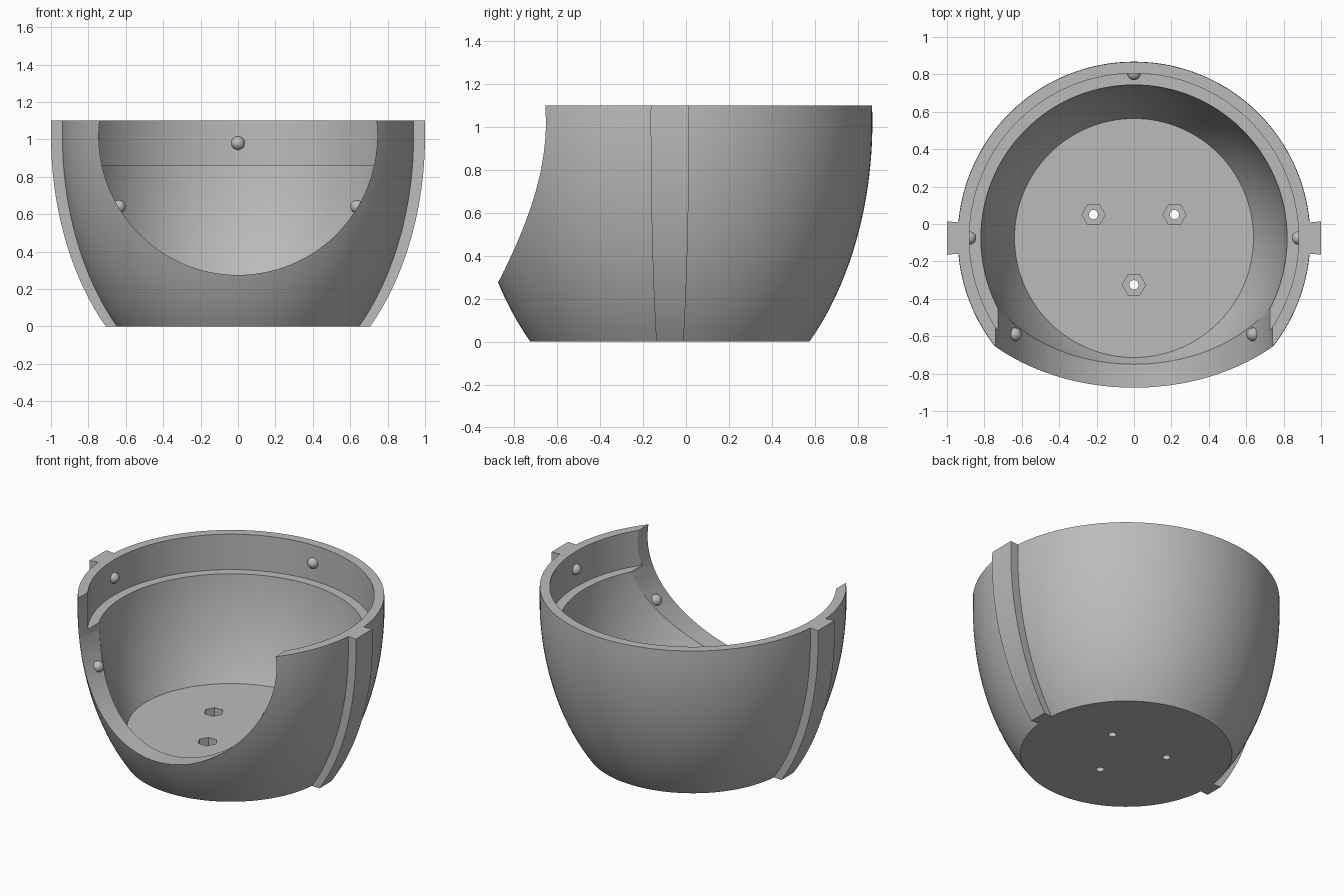
import bpy, bmesh, math

cube = bpy.data.objects.get("Cube")
if cube:
    bpy.data.objects.remove(cube, do_unlink=True)

CY = -0.075          # axis of the bowl
HEIGHT, FLOOR, LEDGE = 1.1, 0.2, 0.86
BULGE_Z = 1.02       # height of the widest point

grey = bpy.data.materials.new("plain grey")
grey.use_nodes = True
grey.diffuse_color = (0.5, 0.5, 0.5, 1)
grey.node_tree.nodes["Principled BSDF"].inputs["Base Color"].default_value = (0.5, 0.5, 0.5, 1)


def outer(z):
    return 0.943 * math.sqrt(1 - ((z - BULGE_Z) / 1.408) ** 2)


def inner(z):
    return 0.825 * math.sqrt(1 - ((z - BULGE_Z) / 1.296) ** 2)


def steps(a, b, n):
    return [a + (b - a) * i / n for i in range(n + 1)]


def circle(r, z, n, x=0, y=CY):
    return [(x + r * math.cos(math.tau * i / n), y + r * math.sin(math.tau * i / n), z)
            for i in range(n)]


def loft(name, rings):
    """Closed solid skinned through rings of equal point count."""
    bm = bmesh.new()
    loops = [[bm.verts.new(p) for p in ring] for ring in rings]
    n = len(loops[0])
    for a, b in zip(loops, loops[1:]):
        for i in range(n):
            j = (i + 1) % n
            bm.faces.new((a[i], a[j], b[j], b[i]))
    bm.faces.new(loops[0])
    bm.faces.new(loops[-1])
    bmesh.ops.recalc_face_normals(bm, faces=bm.faces)
    return add_object(name, bm)


def add_object(name, bm):
    mesh = bpy.data.meshes.new(name)
    bm.to_mesh(mesh)
    bm.free()
    mesh.materials.append(grey)
    ob = bpy.data.objects.new(name, mesh)
    bpy.context.collection.objects.link(ob)
    return ob


def combine(target, tool, operation):
    """Apply a boolean and discard the tool object."""
    mod = target.modifiers.new(operation.lower(), "BOOLEAN")
    mod.operation, mod.solver, mod.object = operation, "EXACT", tool
    bpy.ops.object.select_all(action="DESELECT")
    bpy.context.view_layer.objects.active = target
    target.select_set(True)
    bpy.ops.object.modifier_apply(modifier=mod.name)
    bpy.data.objects.remove(tool, do_unlink=True)


def smooth(ob):
    bpy.ops.object.select_all(action="DESELECT")
    bpy.context.view_layer.objects.active = ob
    ob.select_set(True)
    bpy.ops.object.shade_smooth_by_angle(angle=math.radians(30))


# Bowl: curved outside, rim, stepped ledge, curved inside, thick floor
N = 128
profile = [(outer(z), z) for z in steps(0, HEIGHT, 24)]
profile += [(0.88, HEIGHT), (0.88, LEDGE)]
profile += [(inner(z), z) for z in steps(LEDGE, FLOOR, 16)]
bowl = loft("bowl", [circle(r, z, N) for r, z in profile])

# Side ribs that follow the outside curve
half = math.tan(math.radians(5.1))
for side in (-1, 1):
    rings = []
    for z in steps(0, HEIGHT, 24):
        a, b = outer(z) - 0.025, outer(z) + 0.057
        rings.append([(side * r, CY + s * r * half, z)
                      for r, s in ((a, -1), (b, -1), (b, 1), (a, 1))])
    combine(bowl, loft("rib", rings), "UNION")

# Round opening through the front wall
opening = [[(x, y, z + BULGE_Z) for x, z, _ in circle(0.745, 0, N, y=0)] for y in (-1.3, CY)]
combine(bowl, loft("opening_cutter", opening), "DIFFERENCE")

# Three screw holes with hexagonal nut pockets in the floor
for angle in (30, 150, 270):
    x = 0.25 * math.cos(math.radians(angle))
    y = CY + 0.25 * math.sin(math.radians(angle))
    for name, r, z, n in (("nut_cutter", 0.062, 0.1, 6), ("hole_cutter", 0.025, -0.1, 24)):
        combine(bowl, loft(name, [circle(r, z, n, x, y), circle(r, 0.3, n, x, y)]), "DIFFERENCE")
smooth(bowl)

# Small locating bumps on the inner rim and on the edge of the opening
bumps = {
    "back_bump": (0, CY + 0.88, 0.98),
    "left_bump": (0.88, CY, 0.98),
    "right_bump": (-0.88, CY, 0.98),
    "front_left_bump": (0.637, -0.59, 0.64),
    "front_right_bump": (-0.637, -0.59, 0.64),
}
for name, place in bumps.items():
    bm = bmesh.new()
    bmesh.ops.create_uvsphere(bm, u_segments=24, v_segments=16, radius=0.036)
    bump = add_object(name, bm)
    bump.location = place
    smooth(bump)
